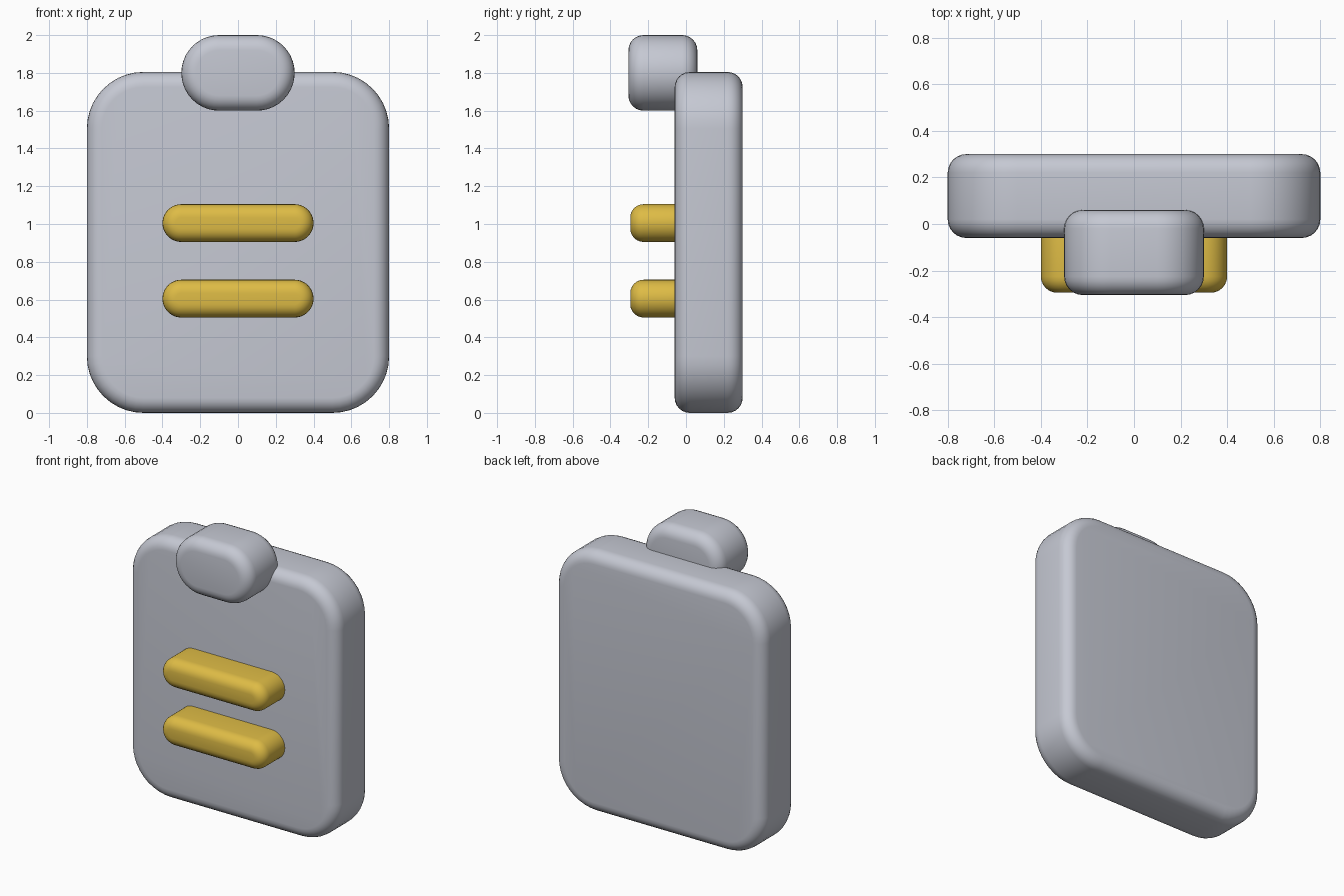
import bpy, bmesh, math

if "Cube" in bpy.data.objects:
    bpy.data.objects.remove(bpy.data.objects["Cube"])


def material(name, rgb):
    m = bpy.data.materials.new(name)
    m.diffuse_color = (*rgb, 1)
    m.use_nodes = True
    m.node_tree.nodes["Principled BSDF"].inputs["Base Color"].default_value = m.diffuse_color
    return m


GREY = material("pale_grey", (0.56, 0.58, 0.65))
GOLD = material("gold_yellow", (0.73, 0.50, 0.06))


def outline(hx, hz, r, inset, steps=10):
    """Rounded rectangle in x, z, shrunk evenly by inset."""
    rr = max(r - inset, 0.01)
    cx, cz = hx - inset - rr, hz - inset - rr
    pts = []
    for q, (sx, sz) in enumerate([(1, 1), (-1, 1), (-1, -1), (1, -1)]):
        for i in range(steps + 1):
            a = math.pi / 2 * (q + i / steps)
            pts.append((sx * cx + rr * math.cos(a), sz * cz + rr * math.sin(a)))
    return pts


def slab(name, hx, z0, z1, y0, y1, r, edge, mat, steps=6):
    """Rounded slab, facing front, with soft edges front and back."""
    hz, zc = (z1 - z0) / 2, (z0 + z1) / 2
    arc = [math.pi / 2 * i / steps for i in range(steps + 1)]
    front = [(edge * (1 - math.sin(a)), y0 + edge * (1 - math.cos(a))) for a in arc]
    back = [(i, y0 + y1 - y) for i, y in reversed(front)]
    bm = bmesh.new()
    rings = [[bm.verts.new((x, y, z + zc)) for x, z in outline(hx, hz, r, i)]
             for i, y in front + back]
    n = len(rings[0])
    for a, b in zip(rings, rings[1:]):
        for k in range(n):
            bm.faces.new((a[k], a[(k + 1) % n], b[(k + 1) % n], b[k]))
    bm.faces.new(rings[0])
    bm.faces.new(rings[-1])
    bmesh.ops.remove_doubles(bm, verts=bm.verts, dist=1e-5)
    bmesh.ops.recalc_face_normals(bm, faces=bm.faces)
    me = bpy.data.meshes.new(name)
    bm.to_mesh(me)
    bm.free()
    me.materials.append(mat)
    ob = bpy.data.objects.new(name, me)
    bpy.context.collection.objects.link(ob)
    bpy.ops.object.select_all(action='DESELECT')
    ob.select_set(True)
    bpy.context.view_layer.objects.active = ob
    bpy.ops.object.shade_smooth_by_angle(angle=math.radians(35))


# Board with the clip overlapping its top edge
slab("board", 0.80, 0.0, 1.805, -0.06, 0.30, 0.30, 0.08, GREY)
slab("clip", 0.30, 1.60, 2.0, -0.305, 0.06, 0.20, 0.08, GREY)

# Two raised bars, sunk into the board
for name, z in (("upper_bar", 1.005), ("lower_bar", 0.605)):
    slab(name, 0.40, z - 0.10, z + 0.10, -0.295, 0.06, 0.10, 0.07, GOLD)
